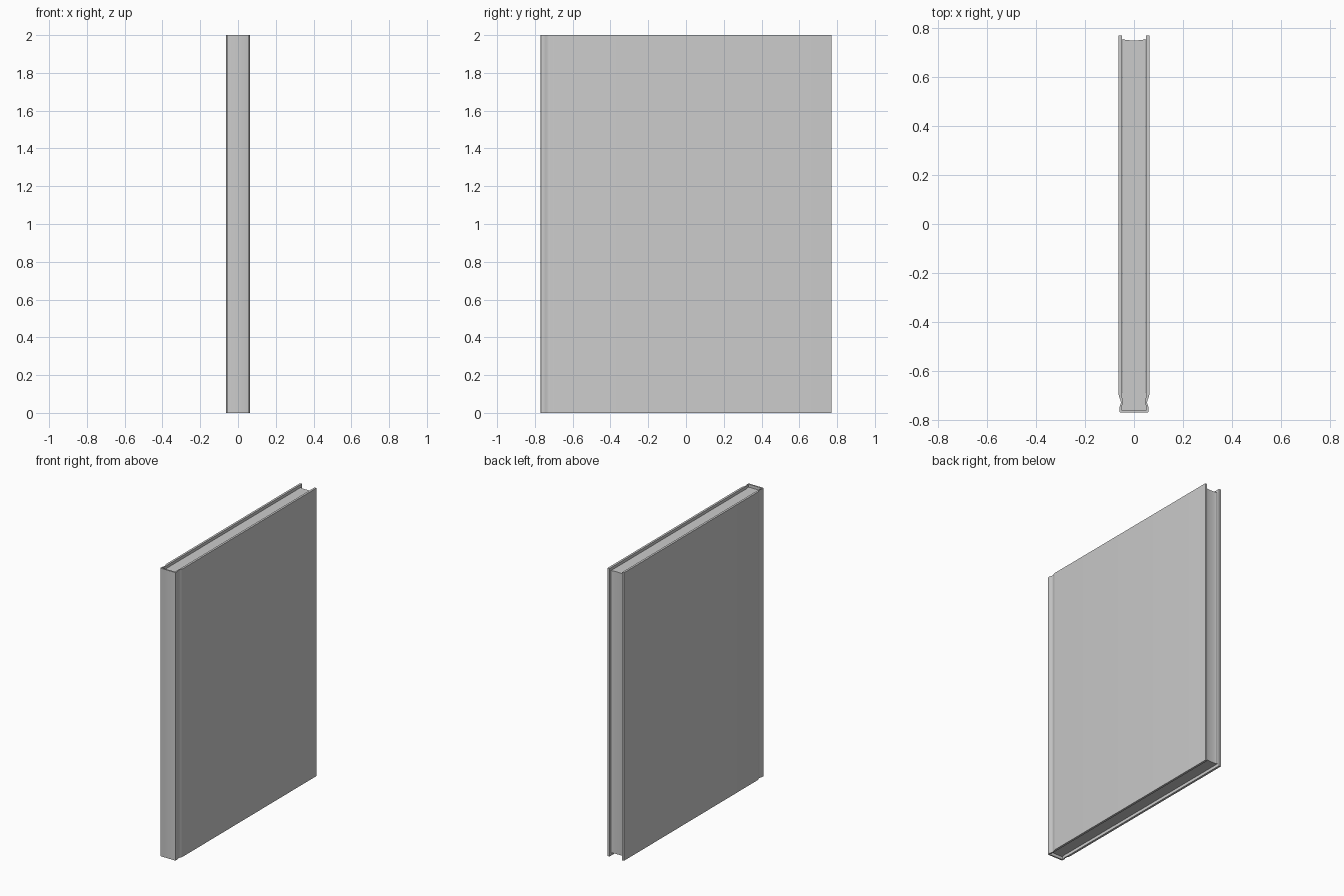
import bpy, bmesh, math

if "Cube" in bpy.data.objects:
    bpy.data.objects.remove(bpy.data.objects["Cube"])


def extrude_profile(name, pts, z0, z1):
    """Extrude a closed xy outline from z0 to z1."""
    bm = bmesh.new()
    face = bm.faces.new([bm.verts.new((x, y, z0)) for x, y in pts])
    res = bmesh.ops.extrude_face_region(bm, geom=[face])
    top = [v for v in res["geom"] if isinstance(v, bmesh.types.BMVert)]
    bmesh.ops.translate(bm, verts=top, vec=(0, 0, z1 - z0))
    bmesh.ops.recalc_face_normals(bm, faces=bm.faces)
    mesh = bpy.data.meshes.new(name)
    bm.to_mesh(mesh)
    bm.free()
    obj = bpy.data.objects.new(name, mesh)
    bpy.context.collection.objects.link(obj)
    bpy.ops.object.select_all(action='DESELECT')
    bpy.context.view_layer.objects.active = obj
    obj.select_set(True)
    bpy.ops.object.shade_smooth_by_angle(angle=math.radians(35))
    return obj


def mirrored(half):
    """Right half-outline followed by its mirror image."""
    return half + [(-x, y) for x, y in reversed(half)]


# Cover: two boards joined by a flat spine, with a hinge groove each side
outer = [(0.063, 0.77), (0.063, -0.694), (0.0615, -0.704), (0.057, -0.715),
         (0.054, -0.725), (0.054, -0.732), (0.057, -0.742), (0.0595, -0.75),
         (0.0595, -0.762), (0.058, -0.768), (0.054, -0.77)]
inner = [(0.048, 0.77), (0.048, -0.71), (0.047, -0.725), (0.0475, -0.738),
         (0.051, -0.75), (0.052, -0.76)]
cover = extrude_profile("cover", mirrored(outer) + mirrored(inner)[::-1], 0, 2)

# Page block: recessed top and bottom, concave fore edge
fore = [(0.0475 * math.cos(math.pi * i / 12),
         0.759 - 0.009 * math.sin(math.pi * i / 12) ** 0.7) for i in range(13)]
back = [(-x, y) for x, y in inner[1:]] + inner[:0:-1]
pages = extrude_profile("page_block", fore + back, 0.02, 1.98)
